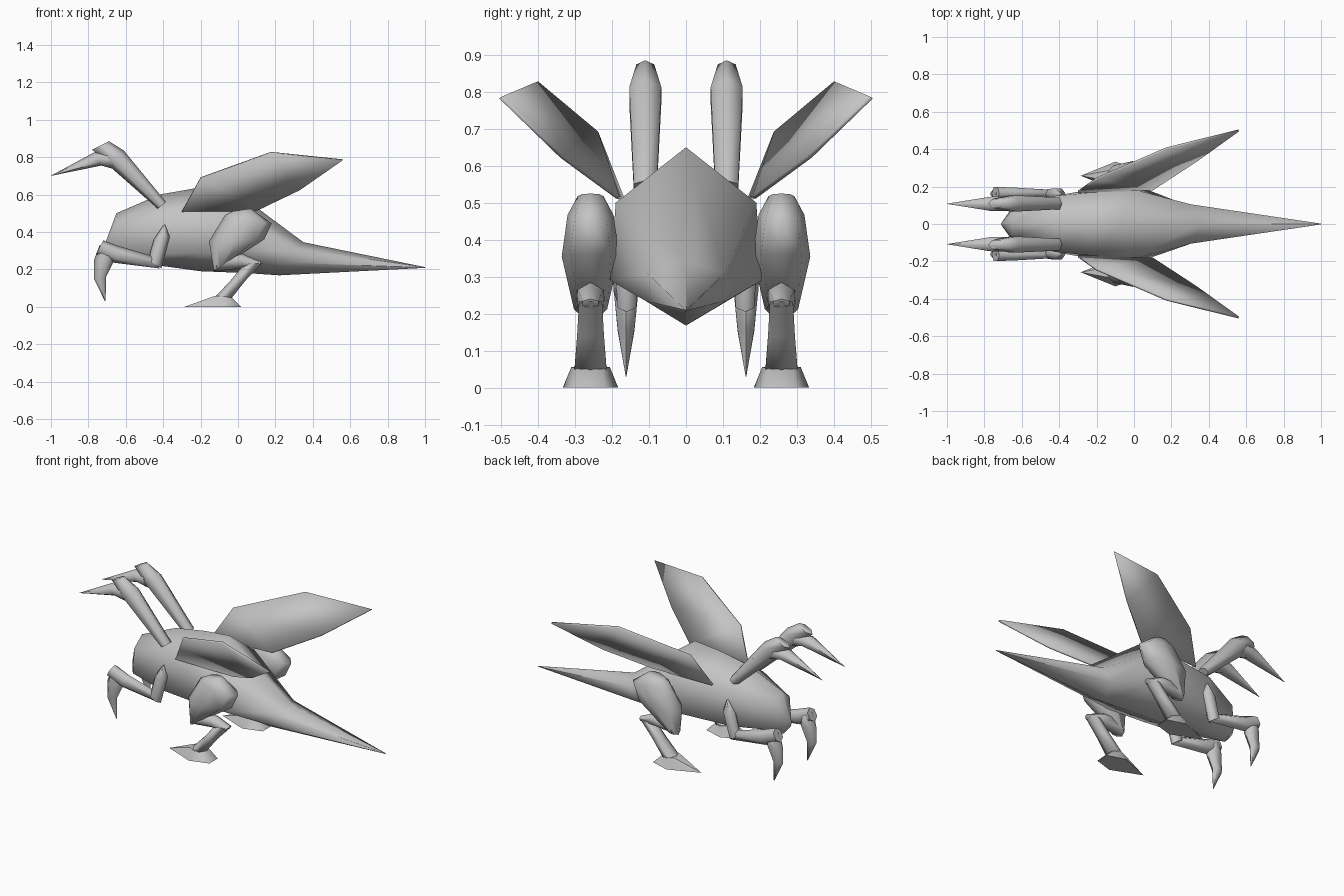
import bpy, bmesh, math

grey = bpy.data.materials.new("plain_grey")
grey.diffuse_color = (0.55, 0.55, 0.55, 1)


def finish(name, bm, smooth=70):
    """Turn a bmesh into a named, shaded object."""
    bmesh.ops.remove_doubles(bm, verts=bm.verts, dist=0.0005)
    bmesh.ops.recalc_face_normals(bm, faces=bm.faces)
    me = bpy.data.meshes.new(name)
    bm.to_mesh(me)
    bm.free()
    me.materials.append(grey)
    ob = bpy.data.objects.new(name, me)
    bpy.context.collection.objects.link(ob)
    if smooth:
        bpy.ops.object.select_all(action='DESELECT')
        bpy.context.view_layer.objects.active = ob
        ob.select_set(True)
        bpy.ops.object.shade_smooth_by_angle(angle=math.radians(smooth))
    return ob


def loft(name, rings):
    """Skin a list of equal-length rings and cap both ends."""
    bm = bmesh.new()
    vs = [[bm.verts.new(p) for p in r] for r in rings]
    n = len(vs[0])
    for a, b in zip(vs, vs[1:]):
        for i in range(n):
            j = (i + 1) % n
            bm.faces.new((a[i], a[j], b[j], b[i]))
    bm.faces.new(vs[0])
    bm.faces.new(vs[-1])
    bmesh.ops.dissolve_degenerate(bm, edges=bm.edges, dist=0.0003)
    return finish(name, bm)


def limb(name, y, sections, n=6):
    """Each section: x1, z1, x2, z2 (profile edges) and sideways radius."""
    rings = []
    for x1, z1, x2, z2, r in sections:
        ring = []
        for k in range(n):
            c, s = math.cos(k * math.tau / n), math.sin(k * math.tau / n)
            ring.append(((x1 + x2) / 2 + c * (x2 - x1) / 2, y + s * r,
                         (z1 + z2) / 2 + c * (z2 - z1) / 2))
        rings.append(ring)
    return loft(name, rings)


# Body and tail: x/z of top, y/z of upper side, y/z of lower side, x/z of bottom
body = [
    (-0.71, 0.34, 0.005, 0.33, 0.005, 0.31, -0.71, 0.30),
    (-0.65, 0.50, 0.07, 0.44, 0.08, 0.29, -0.66, 0.24),
    (-0.42, 0.60, 0.15, 0.50, 0.15, 0.28, -0.42, 0.22),
    (-0.22, 0.635, 0.17, 0.51, 0.19, 0.29, -0.20, 0.19),
    (-0.06, 0.65, 0.19, 0.50, 0.205, 0.29, 0.05, 0.18),
    (0.35, 0.345, 0.105, 0.31, 0.11, 0.235, 0.22, 0.168),
    (1.00, 0.212, 0.002, 0.211, 0.002, 0.209, 1.00, 0.208),
]
rings = []
for tx, tz, uy, uz, ly, lz, bx, bz in body:
    ux, lx = tx * 0.65 + bx * 0.35, tx * 0.3 + bx * 0.7
    rings.append([(tx, 0, tz), (ux, uy, uz), (lx, ly, lz),
                  (bx, 0, bz), (lx, -ly, lz), (ux, -uy, uz)])
loft("body_and_tail", rings)

for s, side in ((-1, "right"), (1, "left")):
    # Raised scythe arm and its blade
    limb("raised_arm_" + side, s * 0.11, [
        (-0.43, 0.525, -0.385, 0.56, 0.036),
        (-0.68, 0.745, -0.61, 0.835, 0.05),
        (-0.78, 0.84, -0.69, 0.885, 0.028)])
    limb("raised_blade_" + side, s * 0.108, [
        (-0.66, 0.735, -0.70, 0.83, 0.045),
        (-0.73, 0.755, -0.77, 0.825, 0.045),
        (-1.0, 0.70, -0.998, 0.702, 0.001)])

    # Front leg: upper arm, forearm, hanging claw
    limb("front_upper_arm_" + side, s * 0.16, [
        (-0.40, 0.435, -0.39, 0.44, 0.01),
        (-0.45, 0.36, -0.365, 0.375, 0.035),
        (-0.48, 0.25, -0.41, 0.205, 0.03)])
    limb("front_forearm_" + side, s * 0.165, [
        (-0.42, 0.205, -0.45, 0.27, 0.02),
        (-0.66, 0.235, -0.64, 0.325, 0.035),
        (-0.76, 0.28, -0.72, 0.355, 0.038)])
    limb("front_claw_" + side, s * 0.162, [
        (-0.74, 0.33, -0.68, 0.30, 0.035),
        (-0.77, 0.25, -0.66, 0.25, 0.037),
        (-0.77, 0.15, -0.705, 0.16, 0.026),
        (-0.712, 0.03, -0.708, 0.03, 0.001)])

    # Hind leg: thigh, shank, lower leg
    y = s * 0.258
    limb("thigh_" + side, y, [
        (-0.03, 0.51, 0.07, 0.525, 0.035),
        (-0.07, 0.49, 0.18, 0.445, 0.062),
        (-0.155, 0.35, 0.14, 0.36, 0.078),
        (-0.13, 0.195, -0.06, 0.23, 0.045)], 8)
    limb("shank_" + side, y, [
        (-0.13, 0.19, -0.08, 0.28, 0.045),
        (0.02, 0.205, 0.02, 0.285, 0.04),
        (0.11, 0.215, 0.125, 0.24, 0.025)])
    limb("lower_leg_" + side, y, [
        (0.03, 0.225, 0.13, 0.235, 0.036),
        (-0.04, 0.14, 0.04, 0.14, 0.042),
        (-0.12, 0.055, -0.035, 0.045, 0.05)])

    # Foot: flat sole rising to the ankle
    bm = bmesh.new()
    for x, dy, z in ((-0.285, 0, 0), (-0.10, 0.075, 0), (0.015, 0.04, 0),
                     (-0.125, 0.03, 0.058), (-0.08, 0.052, 0.056),
                     (-0.035, 0.03, 0.05)):
        for d in ((dy, -dy) if dy else (0,)):
            bm.verts.new((x, y + d, z))
    bmesh.ops.convex_hull(bm, input=bm.verts)
    finish("foot_" + side, bm, 50)

    # Wing: thin twisted sheet
    bm = bmesh.new()
    a, b, c, d, e, f = [bm.verts.new((px, s * py, pz)) for px, py, pz in (
        (-0.30, 0.172, 0.51), (-0.20, 0.243, 0.69), (0.175, 0.405, 0.825),
        (0.56, 0.50, 0.785), (0.33, 0.335, 0.625), (0.10, 0.185, 0.515))]
    for face in ((a, b, f), (b, c, e, f), (c, d, e)):
        bm.faces.new(face)
    wing = finish("wing_" + side, bm, 40)
    mod = wing.modifiers.new("thickness", 'SOLIDIFY')
    mod.thickness = 0.012
    mod.offset = 0
